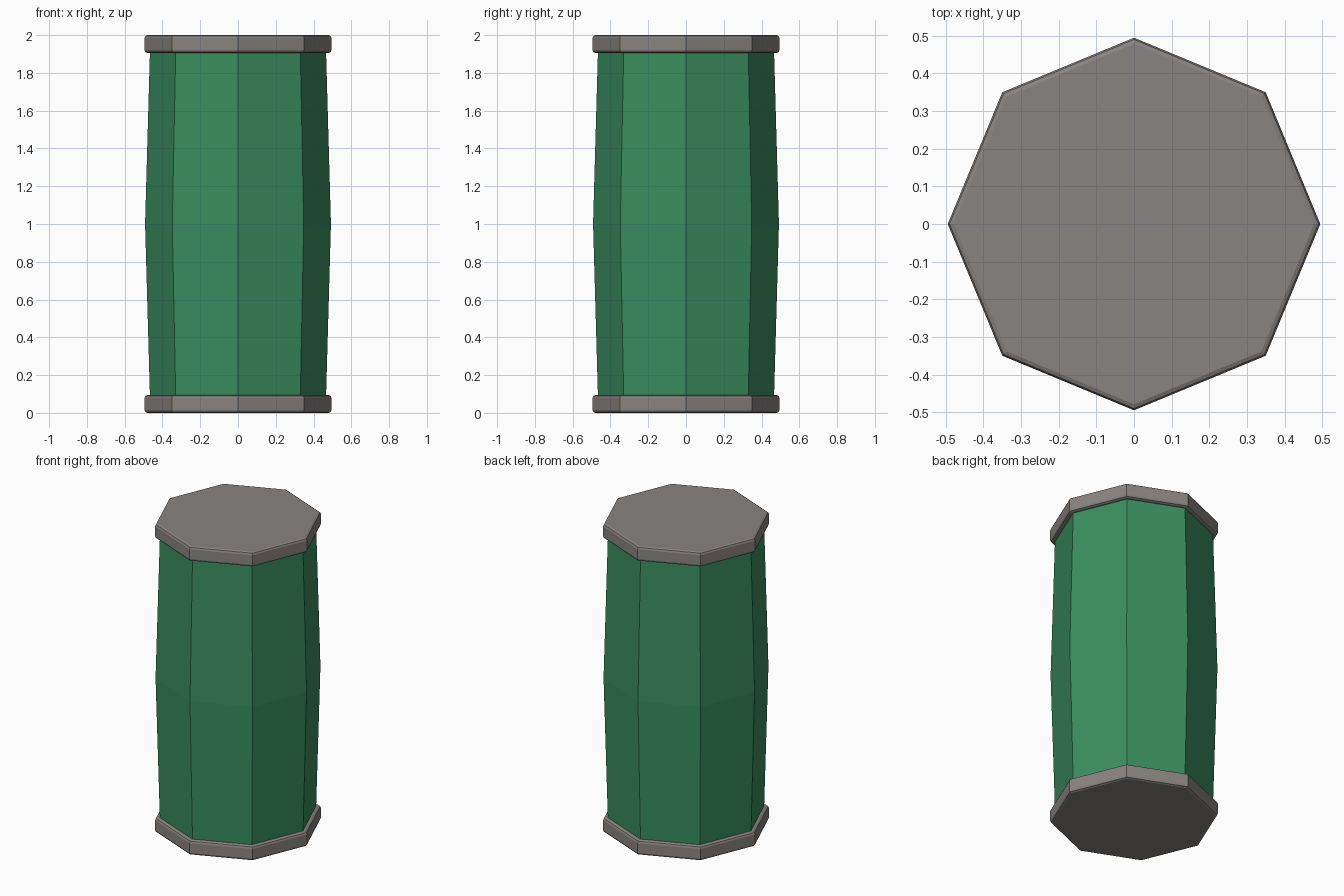
import bpy
import bmesh
import math

if "Cube" in bpy.data.objects:
    bpy.data.objects.remove(bpy.data.objects["Cube"])


def material(name, color):
    m = bpy.data.materials.new(name)
    m.diffuse_color = (*color, 1.0)
    m.use_nodes = True
    m.node_tree.nodes["Principled BSDF"].inputs["Base Color"].default_value = m.diffuse_color
    return m


def octagonal_part(name, profile, mat):
    """Sweep a (radius, height) profile around z with eight sides, closed at both ends."""
    bm = bmesh.new()
    rings = []
    for r, z in profile:
        rings.append([bm.verts.new((r * math.cos(i * math.pi / 4), r * math.sin(i * math.pi / 4), z))
                      for i in range(8)])
    for low, high in zip(rings, rings[1:]):
        for i in range(8):
            j = (i + 1) % 8
            bm.faces.new((low[i], low[j], high[j], high[i]))
    bm.faces.new(rings[0][::-1])
    bm.faces.new(rings[-1])
    mesh = bpy.data.meshes.new(name)
    bm.to_mesh(mesh)
    bm.free()
    mesh.materials.append(mat)
    obj = bpy.data.objects.new(name, mesh)
    bpy.context.collection.objects.link(obj)
    return obj


green = material("green_paint", (0.042, 0.27, 0.115))
grey = material("warm_grey_metal", (0.25, 0.23, 0.215))

# Slightly bulging barrel body
octagonal_part("body", [(0.466, 0.08), (0.492, 1.0), (0.466, 1.92)], green)

# Bevelled end caps
R, H, B = 0.495, 0.095, 0.016
cap = [(R - B, 0), (R - B * 0.3, B * 0.3), (R, B), (R, H - B), (R - B * 0.3, H - B * 0.3), (R - B, H)]
octagonal_part("bottom_cap", cap, grey)
octagonal_part("top_cap", [(r, z + 2 - H) for r, z in cap], grey)
